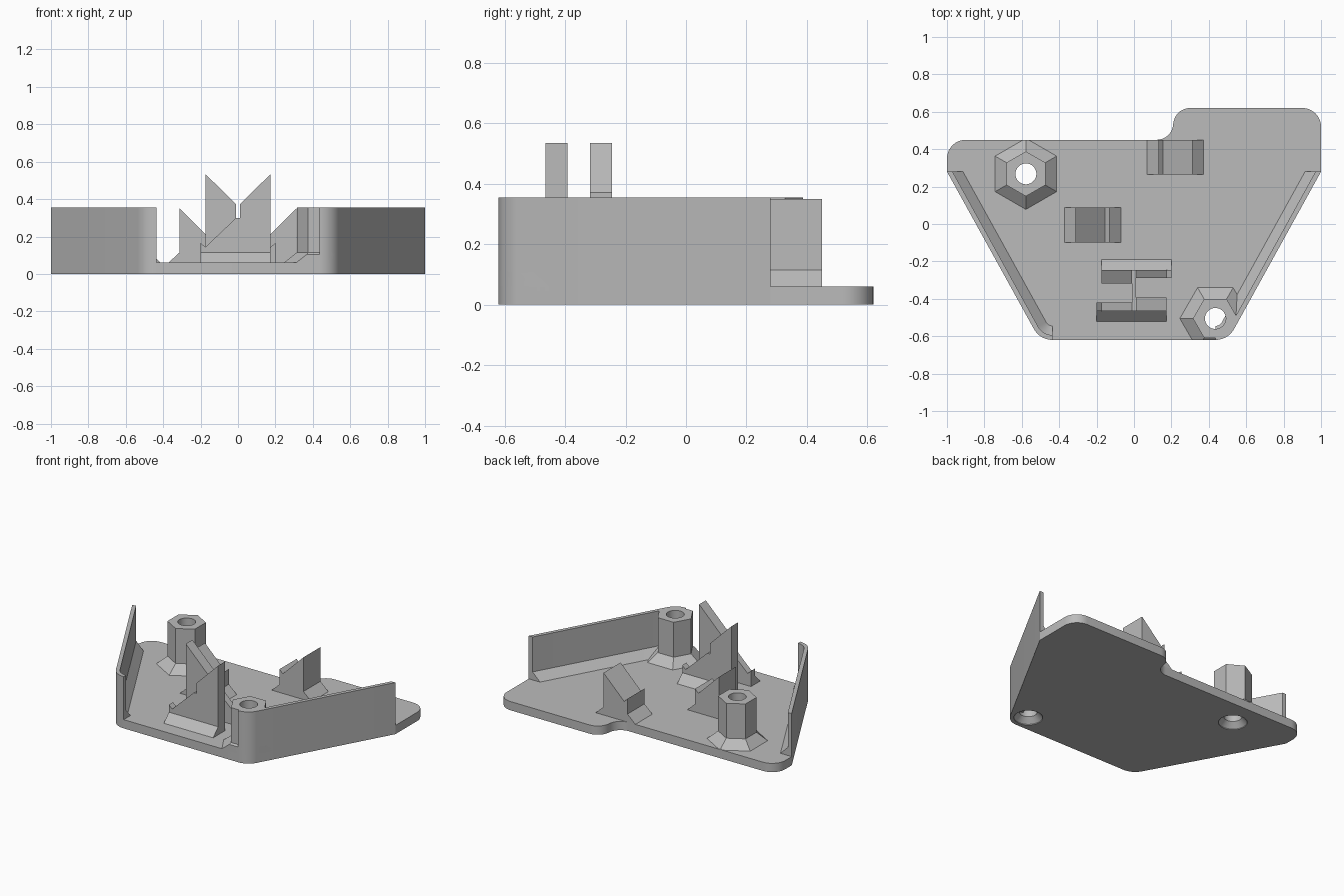
import bpy, bmesh, math
from mathutils import Matrix, Vector

cube = bpy.data.objects.get("Cube")
if cube:
    bpy.data.objects.remove(cube, do_unlink=True)

FLOOR, FLARE, TOP = 0.06, 0.115, 0.355

grey = bpy.data.materials.new("plain grey")
grey.use_nodes = True
grey.diffuse_color = (0.5, 0.5, 0.5, 1)
grey.node_tree.nodes["Principled BSDF"].inputs["Base Color"].default_value = (0.5, 0.5, 0.5, 1)


def loft(name, rings):
    """Skin a list of equal closed rings and cap both ends."""
    bm = bmesh.new()
    loops = [[bm.verts.new(p) for p in ring] for ring in rings]
    n = len(loops[0])
    for a, b in zip(loops, loops[1:]):
        for i in range(n):
            j = (i + 1) % n
            bm.faces.new((a[i], a[j], b[j], b[i]))
    bm.faces.new(loops[0][::-1])
    bm.faces.new(loops[-1])
    bmesh.ops.recalc_face_normals(bm, faces=bm.faces)
    mesh = bpy.data.meshes.new(name)
    bm.to_mesh(mesh)
    bm.free()
    obj = bpy.data.objects.new(name, mesh)
    bpy.context.collection.objects.link(obj)
    mesh.materials.append(grey)
    return obj


def slab(name, profile, y0, y1):
    """Extrude an x-z profile along y."""
    return loft(name, [[(x, y, z) for x, z in profile] for y in (y0, y1)])


def ring(cx, cy, r, z, n, turn=0.0):
    return [(cx + r * math.cos(turn + math.tau * i / n),
             cy + r * math.sin(turn + math.tau * i / n), z) for i in range(n)]


def arc(cx, cy, r, start, end, steps=10):
    angles = [math.radians(start + (end - start) * i / steps) for i in range(steps + 1)]
    return [(cx + r * math.cos(a), cy + r * math.sin(a)) for a in angles]


def boolean(obj, tool, operation):
    mod = obj.modifiers.new("cut", 'BOOLEAN')
    mod.object, mod.operation, mod.solver = tool, operation, 'EXACT'
    bpy.context.view_layer.objects.active = obj
    bpy.ops.object.modifier_apply(modifier=mod.name)


def smooth(obj):
    bpy.ops.object.select_all(action='DESELECT')
    obj.select_set(True)
    bpy.context.view_layer.objects.active = obj
    bpy.ops.object.shade_smooth_by_angle(angle=math.radians(25))


# Base plate outline: tapered front, raised tab at the back left
corner = arc(0.435, -0.505, 0.115, -90, -29)
outline = (corner + [(1, 0.28)] + arc(0.9, 0.52, 0.1, 0, 90)
           + arc(0.3, 0.53, 0.09, 90, 180) + arc(0.12, 0.54, 0.09, 0, -90)
           + arc(-0.9, 0.35, 0.1, 90, 180) + [(-1, 0.28)]
           + [(-x, y) for x, y in reversed(corner)])


def plate(name, height):
    return loft(name, [[(x, y, z) for x, y in outline] for z in (0, height)])


base = plate("base_plate", FLOOR)
limit = plate("outline_cutter", 0.5)

# Hexagonal standoffs with flared feet and countersunk screw holes
tools = [limit]
for name, cx, cy, turn in (("rear_standoff", -0.578, 0.268, math.pi / 6),
                           ("front_standoff", 0.435, -0.505, 0.0)):
    post = loft(name, [ring(cx, cy, r, z, 6, turn) for r, z in
                       ((0.19, 0.045), (0.19, FLOOR), (0.12, FLARE), (0.12, TOP))])
    hole = loft("hole_cutter", [ring(cx, cy, r, z, 32) for r, z in
                                ((0.09, -0.02), (0.09, 0.005), (0.056, 0.04), (0.056, 0.6))])
    boolean(post, limit, 'INTERSECT')
    boolean(post, hole, 'DIFFERENCE')
    boolean(base, hole, 'DIFFERENCE')
    smooth(post)
    tools.append(hole)
smooth(base)
for tool in tools:
    bpy.data.objects.remove(tool, do_unlink=True)

# Slanted side walls with a chamfered foot along the inside
section = ((0, FLOOR), (0, TOP), (0.026, TOP), (0.026, FLARE), (0.075, FLOOR))
path = [(Vector(p), (Vector((0.435, -0.505)) - Vector(p)).normalized()) for p in corner]
path.append((Vector((1, 0.28)), Vector((-1.14, 0))))
for name, side in (("left_wall", 1), ("right_wall", -1)):
    wall = loft(name, [[(side * (p + n * d).x, (p + n * d).y, z) for d, z in section]
                       for p, n in path])
    smooth(wall)

# Two V-shaped cradles with flared feet
cradle = ((0.372, FLOOR), (0.312, FLARE), (0.312, TOP - 0.005), (0.155, 0.195),
          (0.13, 0.22), (0.13, FLARE), (0.07, FLOOR))
for name, side, y0, y1 in (("rear_cradle", 1, 0.265, 0.45),
                           ("middle_cradle", -1, -0.1, 0.087)):
    slab(name, [(side * x, z) for x, z in cradle], y0, y1)

# Tall clip: two opposed towers, each the other turned half round, and a rib
tall = ((0.01, FLOOR), (0.175, FLOOR), (0.175, 0.535), (0.01, 0.372))
low = ((-0.2, FLOOR), (0.01, FLOOR), (0.01, 0.3), (-0.01, 0.3),
       (-0.175, 0.143), (-0.2, 0.167))
half_turn = Matrix.Translation((0, -0.71, 0)) @ Matrix.Rotation(math.pi, 4, 'Z')
for place in ("front", "back"):
    foot = [[(x, y, z) for y, z in ((-0.52, FLOOR), (-0.465, FLARE), (-0.465, FLOOR))]
            for x in (-0.2, 0.175)]
    parts = [slab(place + "_tower", tall, -0.465, -0.393),
             slab(place + "_tower_step", low, -0.465, -0.42),
             loft(place + "_tower_foot", foot)]
    if place == "back":
        for part in parts:
            part.data.transform(half_turn)
slab("clip_rib", ((-0.012, FLOOR), (0.012, FLOOR), (0.012, 0.298), (-0.012, 0.298)),
     -0.43, -0.28)
